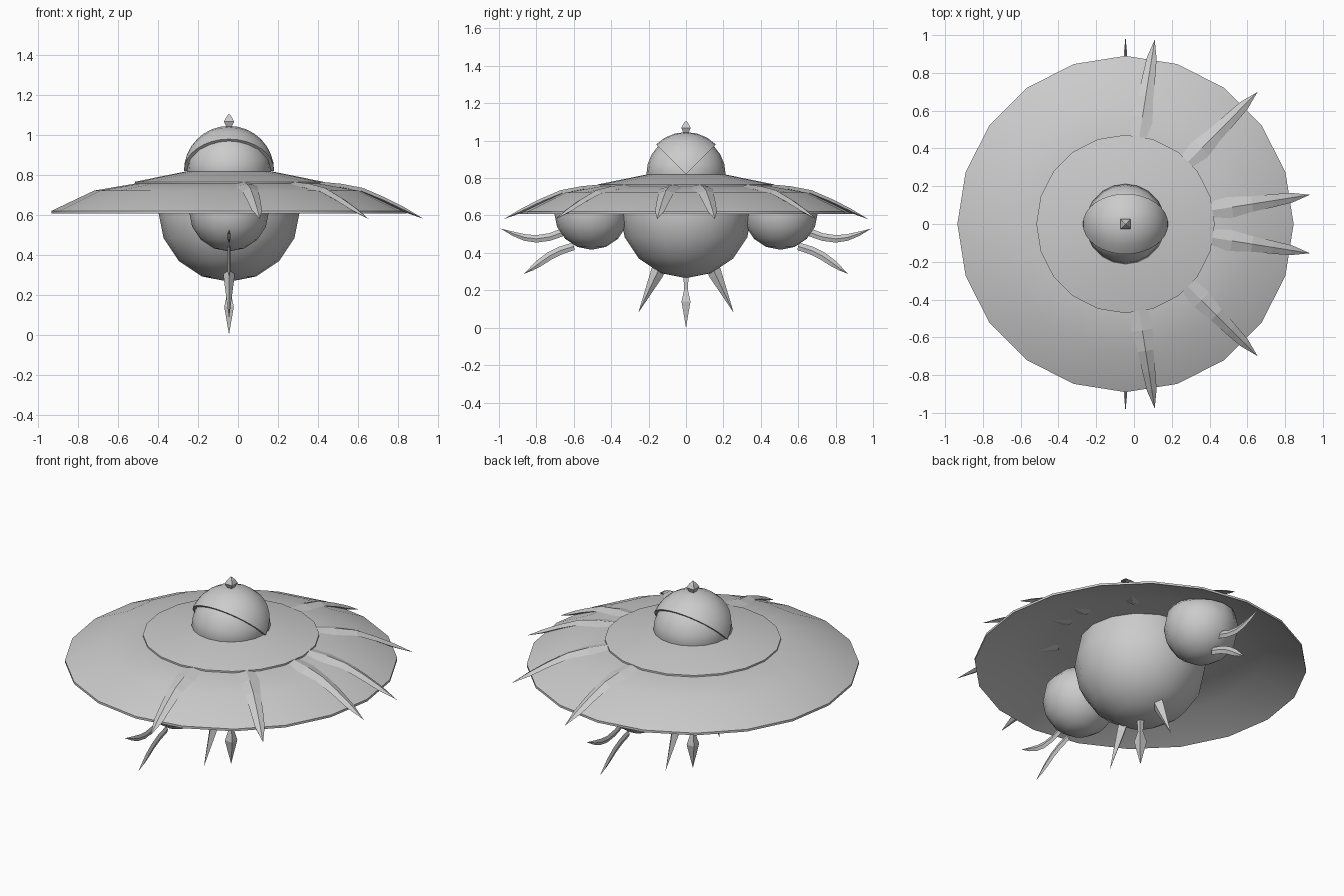
import bpy, bmesh, math
from mathutils import Vector, Matrix

if "Cube" in bpy.data.objects:
    bpy.data.objects.remove(bpy.data.objects["Cube"])

CX = -0.045  # axis of the saucer


def finish(bm, name, smooth=True, angle=35):
    bmesh.ops.remove_doubles(bm, verts=bm.verts, dist=1e-5)
    bmesh.ops.recalc_face_normals(bm, faces=bm.faces)
    me = bpy.data.meshes.new(name)
    bm.to_mesh(me)
    bm.free()
    if smooth:
        for p in me.polygons:
            p.use_smooth = True
        me.set_sharp_from_angle(angle=math.radians(angle))
    ob = bpy.data.objects.new(name, me)
    bpy.context.collection.objects.link(ob)
    return ob


def lathe(name, profile, sides, smooth=True, turn=0.0):
    """Revolve (radius, z) points around the saucer axis."""
    bm = bmesh.new()
    rings = []
    for r, z in profile:
        if r == 0:
            rings.append([bm.verts.new((CX, 0, z))] * sides)
            continue
        rings.append([bm.verts.new((CX + r * math.cos(turn + math.tau * i / sides),
                                    r * math.sin(turn + math.tau * i / sides), z))
                      for i in range(sides)])
    for a, b in zip(rings, rings[1:]):
        for i in range(sides):
            j = (i + 1) % sides
            quad = list(dict.fromkeys((a[i], a[j], b[j], b[i])))
            if len(quad) > 2:
                bm.faces.new(quad)
    return finish(bm, name, smooth)


def blade(name, sections, tip, smooth=False):
    """Diamond-section spike through (centre, half width, half thickness) to a tip."""
    bm = bmesh.new()
    rings = []
    for c, u, v in sections:
        c, u, v = Vector(c), Vector(u), Vector(v)
        rings.append([bm.verts.new(p) for p in (c + u, c + v, c - u, c - v)])
    bm.faces.new(rings[0])
    for a, b in zip(rings, rings[1:]):
        for i in range(4):
            j = (i + 1) % 4
            bm.faces.new((a[i], a[j], b[j], b[i]))
    end = bm.verts.new(tip)
    for i in range(4):
        bm.faces.new((rings[-1][i], rings[-1][(i + 1) % 4], end))
    return finish(bm, name, smooth)


# Hollow saucer shell
UNDER = [(0.89, 0.607), (0.675, 0.705), (0.47, 0.742), (0, 0.752)]
lathe("saucer_shell", [(0, 0.775), (0.47, 0.757), (0.675, 0.722), (0.89, 0.62)] + UNDER, 20)

# Raised centre plate
lathe("centre_plate", [(0, 0.755), (0.472, 0.755), (0.472, 0.766), (0.215, 0.818), (0, 0.818)], 20)


def under_z(r):
    for (r1, z1), (r0, z0) in zip(UNDER, UNDER[1:]):
        if r0 <= r <= r1:
            return z0 + (z1 - z0) * (r - r0) / (r1 - r0)
    return UNDER[0][1]


# Belly pods, tucked up against the underside of the shell
def pod(name, y, z, radius):
    bm = bmesh.new()
    bmesh.ops.create_uvsphere(bm, u_segments=16, v_segments=8, radius=radius,
                              matrix=Matrix.Translation((CX, y, z)))
    for v in bm.verts:
        v.co.z = min(v.co.z, under_z(math.hypot(v.co.x - CX, v.co.y)) + 0.005)
    finish(bm, name, angle=50)


pod("belly_sphere", 0, 0.62, 0.355)
for side, label in ((-1, "front"), (1, "back")):
    pod(label + "_side_sphere", side * 0.505, 0.617, 0.2)

# Inner dome
bm = bmesh.new()
bmesh.ops.create_uvsphere(bm, u_segments=20, v_segments=12, radius=0.212,
                          matrix=Matrix.Translation((CX, 0, 0.82)))
for v in bm.verts:
    v.co.z = max(v.co.z, 0.80)
finish(bm, "dome", angle=50)

# Wedge-shaped cap over the dome, hinged on the x axis
bm = bmesh.new()
R, N, S = 0.226, 16, 6
arcs = []
for s in range(S + 1):
    a = math.radians(45 + 90 * s / S)
    arc = []
    for i in range(N + 1):
        t = math.pi * i / N
        w = R * math.sin(t)
        arc.append(bm.verts.new((CX + R * math.cos(t), w * math.cos(a), 0.82 + w * math.sin(a))))
    arcs.append(arc)
for a, b in zip(arcs, arcs[1:]):
    for i in range(N):
        bm.faces.new((a[i], a[i + 1], b[i + 1], b[i]))
bm.faces.new(arcs[0])
bm.faces.new(arcs[-1])
bmesh.ops.remove_doubles(bm, verts=bm.verts, dist=1e-5)
finish(bm, "dome_cap")

# Top finial and hanging point
Q = math.pi / 4
lathe("top_finial", [(0, 1.035), (0.018, 1.04), (0.036, 1.068), (0.02, 1.09), (0, 1.108)], 4, False, Q)
lathe("hanging_collar", [(0, 0.29), (0.02, 0.29), (0.014, 0.2), (0, 0.2)], 4, False, Q)
lathe("hanging_point", [(0, 0.212), (0.012, 0.21), (0.034, 0.14), (0, 0.0)], 4, False, Q)

# Six claws draped over the right half of the saucer
for n, deg in enumerate((-81, -45, -9, 9, 45, 81)):
    a = math.radians(deg)
    d, w = Vector((math.cos(a), math.sin(a), 0)), Vector((-math.sin(a), math.cos(a), 0))
    o = Vector((CX, 0, 0))
    rows = [(0.44, 0.752, 0.075, 0.016), (0.57, 0.74, 0.055, 0.016),
            (0.68, 0.719, 0.041, 0.016), (0.79, 0.674, 0.034, 0.014), (0.89, 0.626, 0.026, 0.012)]
    blade(f"claw_{n + 1}",
          [(o + d * r + Vector((0, 0, z)), w * h, (0, 0, t)) for r, z, h, t in rows],
          o + d * 0.988 + Vector((0, 0, 0.58)))

for s, label in ((-1, "front"), (1, "back")):
    # Straight spikes under the belly
    blade(label + "_belly_spike",
          [((CX, s * 0.125, 0.36), (0.032, 0, 0), (0, s * 0.04, 0.018)),
           ((CX, s * 0.16, 0.28), (0.026, 0, 0), (0, s * 0.031, 0.014))],
          (CX, s * 0.255, 0.08))
    # Curved horns on the side spheres
    for part, pts, tip in (
        ("upper_horn", [(0.66, 0.51, 0.006, 0.02), (0.73, 0.485, 0.003, 0.02), (0.80, 0.475, 0, 0.02),
                        (0.86, 0.482, -0.005, 0.017), (0.92, 0.501, -0.005, 0.011)], (0.992, 0.53)),
        ("lower_horn", [(0.60, 0.435, 0.005, 0.02), (0.67, 0.413, 0.009, 0.02), (0.73, 0.383, 0.012, 0.018),
                        (0.785, 0.345, 0.013, 0.014), (0.825, 0.315, 0.008, 0.008)], (0.866, 0.288)),
    ):
        blade(f"{label}_{part}",
              [((CX, s * y, z), (0.007, 0, 0), (0, s * dy, dz)) for y, z, dy, dz in pts],
              (CX, s * tip[0], tip[1]))
